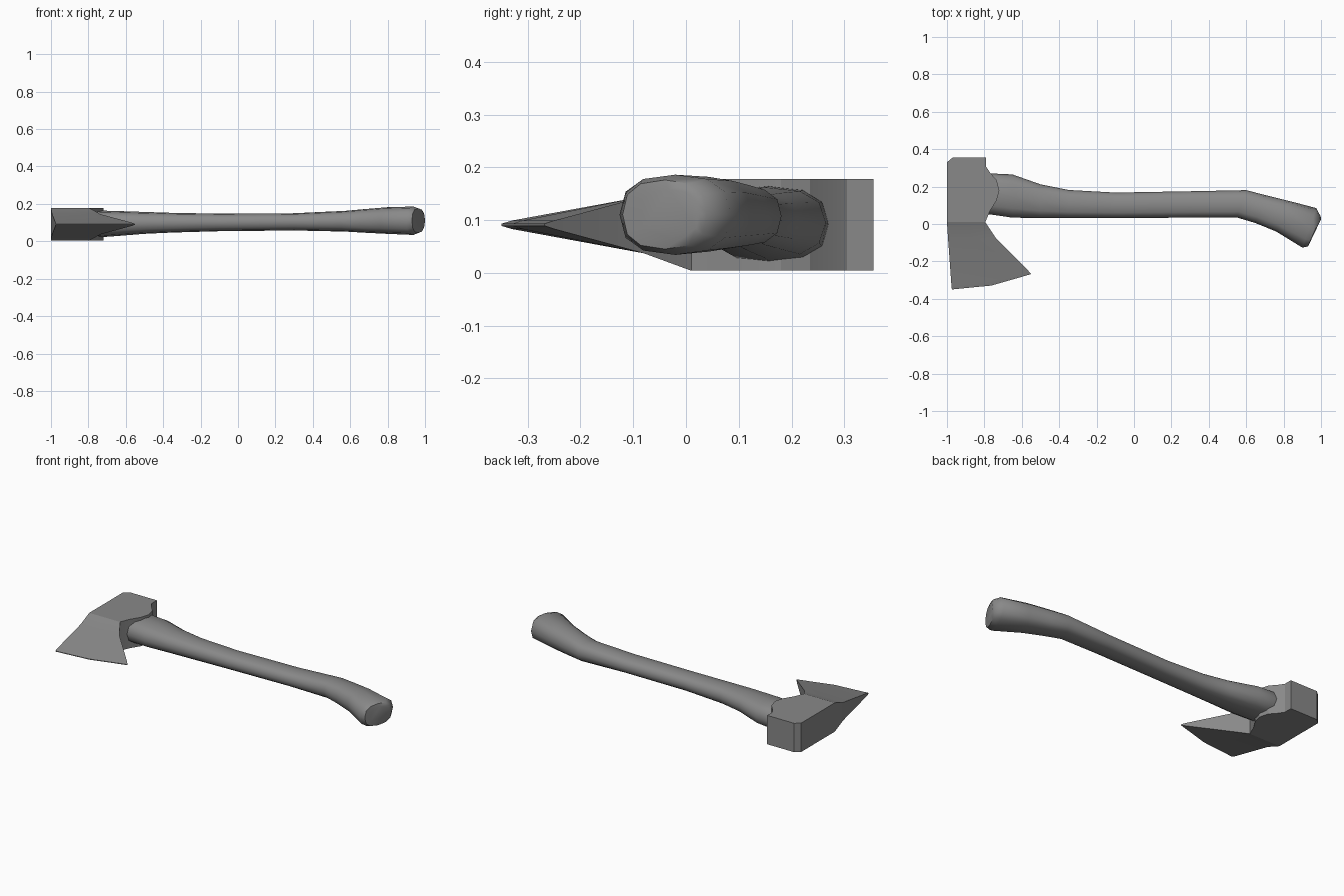
import bpy, bmesh, math
from mathutils import Vector

cube = bpy.data.objects.get("Cube")
if cube:
    bpy.data.objects.remove(cube, do_unlink=True)

grey = bpy.data.materials.new("grey")
grey.use_nodes = True
COLOUR = (0.25, 0.25, 0.25, 1)
grey.diffuse_color = COLOUR
grey.node_tree.nodes["Principled BSDF"].inputs["Base Color"].default_value = COLOUR


def loft(name, rings, angle):
    """Skin a list of closed rings, cap both ends and shade it."""
    bm = bmesh.new()
    loops = [[bm.verts.new(p) for p in ring] for ring in rings]
    n = len(loops[0])
    for a, b in zip(loops, loops[1:]):
        for i in range(n):
            j = (i + 1) % n
            bm.faces.new((a[i], a[j], b[j], b[i]))
    bm.faces.new(loops[0])
    bm.faces.new(loops[-1])
    bmesh.ops.recalc_face_normals(bm, faces=bm.faces)
    mesh = bpy.data.meshes.new(name)
    bm.to_mesh(mesh)
    bm.free()
    mesh.materials.append(grey)
    obj = bpy.data.objects.new(name, mesh)
    bpy.context.collection.objects.link(obj)
    bpy.ops.object.select_all(action='DESELECT')
    obj.select_set(True)
    bpy.context.view_layer.objects.active = obj
    bpy.ops.object.shade_smooth_by_angle(angle=math.radians(angle))
    return obj


# Axe head: stations from poll to cutting edge
# outer x, outer y, inner x, inner y, forward bow, half thickness
MID = 0.091
head = [
    (-0.97, 0.355, -0.79, 0.355, 0, 0.087),
    (-1.0, 0.33, -0.79, 0.33, 0, 0.087),
    (-1.0, 0.305, -0.79, 0.305, 0, 0.087),
    (-1.0, 0.275, -0.77, 0.275, 0, 0.087),
    (-1.0, 0.235, -0.735, 0.235, 0, 0.087),
    (-1.0, 0.18, -0.72, 0.18, 0, 0.087),
    (-1.0, 0.125, -0.735, 0.125, 0, 0.087),
    (-1.0, 0.07, -0.77, 0.07, 0, 0.087),
    (-1.0, 0.01, -0.795, 0.01, 0, 0.087),
    (-0.994, -0.08, -0.735, -0.08, 0, 0.054),
    (-0.976, -0.33, -0.565, -0.25, 0.02, 0.008),
    (-0.974, -0.35, -0.55, -0.268, 0.02, 0.002),
]


def head_ring(ox, oy, ix, iy, bow, h):
    mid = ((ox + ix) / 2, (oy + iy) / 2 - bow)
    row = [(ox, oy), mid, (ix, iy)]
    return ([(x, y, MID + h) for x, y in row]
            + [(x, y, MID - h) for x, y in reversed(row)])


loft("axe_head", [head_ring(*s) for s in head], 20)

# Handle: front x, front y, back x, back y, low z, high z
handle = [
    (-0.86, 0.06, -0.86, 0.26, 0.03, 0.155),
    (-0.76, 0.05, -0.76, 0.27, 0.02, 0.165),
    (-0.65, 0.034, -0.65, 0.265, 0.028, 0.162),
    (-0.5, 0.032, -0.5, 0.212, 0.04, 0.157),
    (-0.35, 0.032, -0.35, 0.182, 0.047, 0.152),
    (-0.1, 0.032, -0.1, 0.168, 0.054, 0.148),
    (0.3, 0.034, 0.3, 0.175, 0.058, 0.15),
    (0.55, 0.035, 0.6, 0.181, 0.052, 0.163),
    (0.65, 0.005, 0.7, 0.155, 0.046, 0.172),
    (0.76, -0.04, 0.83, 0.123, 0.04, 0.182),
    (0.9, -0.126, 0.975, 0.085, 0.034, 0.186),
    (0.93, -0.12, 0.998, 0.04, 0.045, 0.176),
    (0.945, -0.09, 1.0, 0.025, 0.065, 0.158),
]


def handle_ring(fx, fy, bx, by, z0, z1, sides=12):
    front, back = Vector((fx, fy, 0)), Vector((bx, by, 0))
    ring = []
    for i in range(sides):
        a = math.tau * i / sides
        c, s = [math.copysign(abs(v) ** 0.8, v) for v in (math.cos(a), math.sin(a))]
        p = front.lerp(back, (1 + c) / 2)
        p.z = (z0 + z1) / 2 + s * (z1 - z0) / 2
        ring.append(p)
    return ring


loft("handle", [handle_ring(*s) for s in handle], 50)
